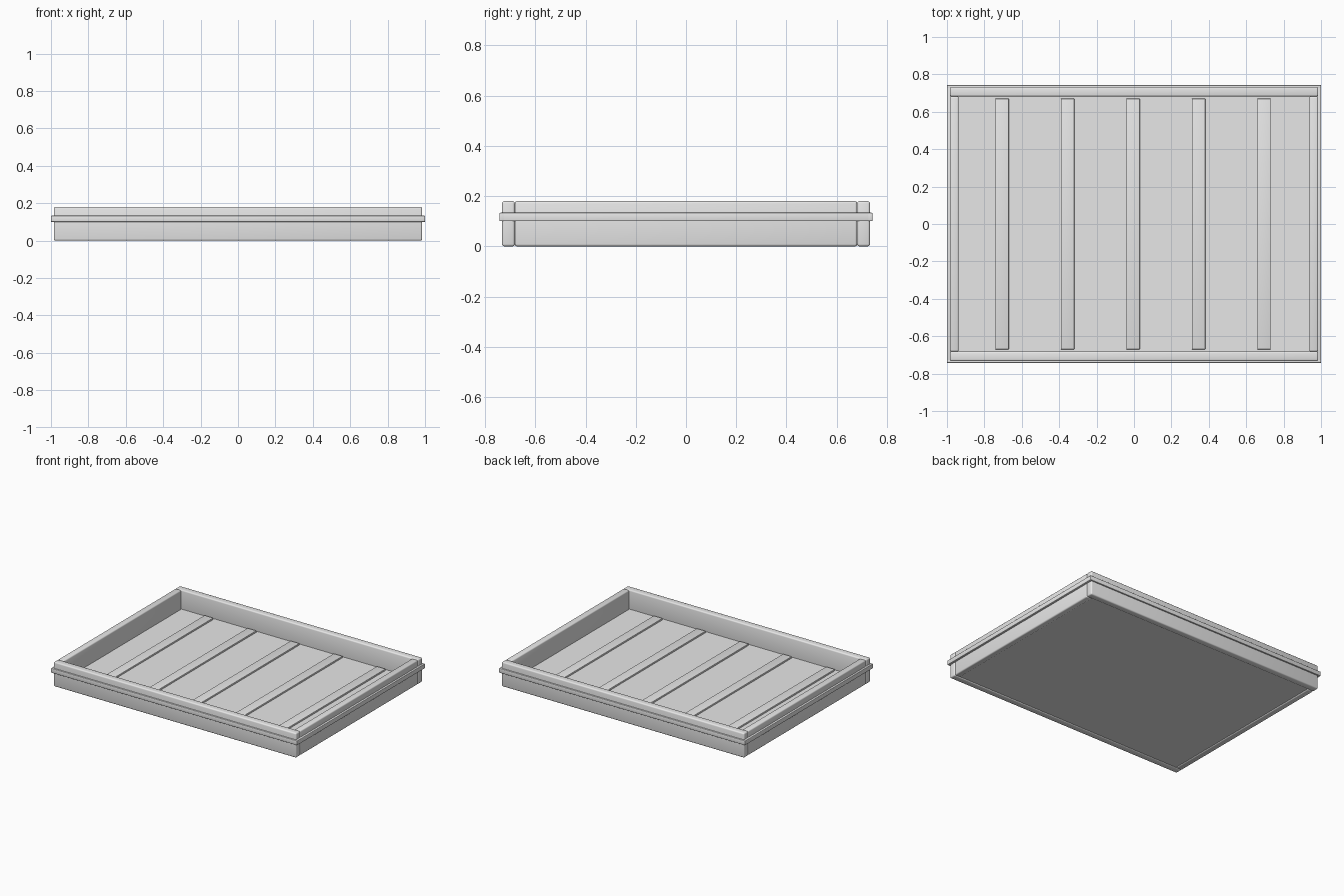
import bpy
import math

cube = bpy.data.objects.get("Cube")
if cube:
    bpy.data.objects.remove(cube, do_unlink=True)

grey = bpy.data.materials.new("light_grey")
grey.use_nodes = True
colour = (0.8, 0.8, 0.8, 1)
grey.diffuse_color = colour
grey.node_tree.nodes["Principled BSDF"].inputs["Base Color"].default_value = colour


def box(name, low, high, bevel):
    """Rounded box between two corners."""
    centre = [(a + b) / 2 for a, b in zip(low, high)]
    bpy.ops.mesh.primitive_cube_add(size=1, location=centre)
    ob = bpy.context.object
    ob.name = name
    ob.scale = [b - a for a, b in zip(low, high)]
    bpy.ops.object.transform_apply(location=False, rotation=False, scale=True)
    ob.data.materials.append(grey)
    if bevel:
        mod = ob.modifiers.new("rounded_edges", "BEVEL")
        mod.width = bevel
        mod.segments = 3
        bpy.ops.object.modifier_apply(modifier=mod.name)
        bpy.ops.object.shade_smooth_by_angle(angle=math.radians(35))
    return ob


HEIGHT = 0.18
X_OUT, X_IN = 0.985, 0.937
Y_OUT, Y_IN = 0.733, 0.682
BAND_LOW, BAND_HIGH = 0.1, 0.134

# Long front and back walls, each with a raised band
for side, sign in (("front", -1), ("back", 1)):
    y0, y1 = sorted((sign * Y_IN, sign * Y_OUT))
    box(side + "_wall", (-X_OUT, y0, 0), (X_OUT, y1, HEIGHT), 0.009)
    y0, y1 = sorted((sign * (Y_OUT - 0.01), sign * 0.743))
    box(side + "_band", (-1, y0, BAND_LOW), (1, y1, BAND_HIGH), 0.004)

# Short side walls fitted between them, with matching bands
for side, sign in (("left", 1), ("right", -1)):
    x0, x1 = sorted((sign * X_IN, sign * X_OUT))
    box(side + "_wall", (x0, -Y_IN, 0), (x1, Y_IN, HEIGHT), 0.009)
    x0, x1 = sorted((sign * (X_OUT - 0.01), sign))
    box(side + "_band", (x0, -0.735, BAND_LOW), (x1, 0.735, BAND_HIGH), 0.004)

# Floor panel
box("floor", (-0.945, -0.69, 0.006), (0.945, 0.69, 0.04), 0)

# Raised slats across the floor
for i in range(5):
    x = -0.705 + i * 0.35
    box(f"floor_slat_{i + 1}", (x - 0.036, -0.67, 0.03), (x + 0.036, 0.67, 0.052), 0.003)
